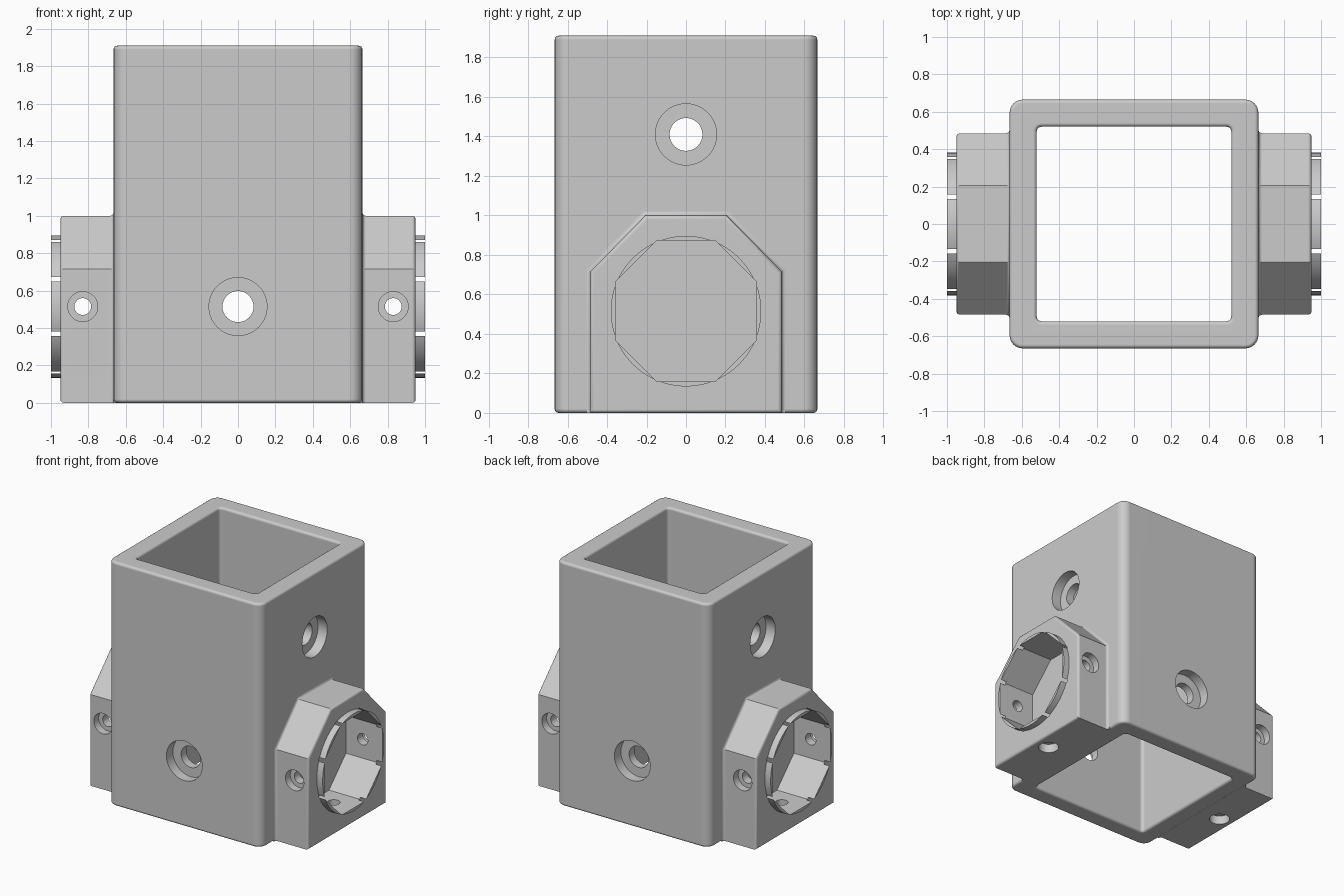
import bpy, bmesh
from math import sin, cos, pi, radians, acos

if "Cube" in bpy.data.objects:
    bpy.data.objects.remove(bpy.data.objects["Cube"])

grey = bpy.data.materials.new("plain grey")
grey.use_nodes = True
grey.diffuse_color = (0.6, 0.6, 0.6, 1)
grey.node_tree.nodes["Principled BSDF"].inputs["Base Color"].default_value = grey.diffuse_color


def loft(name, shells, closed=False):
    """Skin each list of point rings; cap the ends, or close the loop."""
    bm = bmesh.new()
    for rings in shells:
        loops = [[bm.verts.new(p) for p in ring] for ring in rings]
        pairs = list(zip(loops, loops[1:]))
        if closed:
            pairs.append((loops[-1], loops[0]))
        else:
            bm.faces.new(loops[0])
            bm.faces.new(loops[-1])
        for a, b in pairs:
            for i in range(len(a)):
                j = (i + 1) % len(a)
                bm.faces.new((a[i], a[j], b[j], b[i]))
    bmesh.ops.recalc_face_normals(bm, faces=bm.faces)
    mesh = bpy.data.meshes.new(name)
    bm.to_mesh(mesh)
    bm.free()
    mesh.materials.append(grey)
    obj = bpy.data.objects.new(name, mesh)
    bpy.context.collection.objects.link(obj)
    return obj


def activate(obj):
    bpy.ops.object.select_all(action='DESELECT')
    obj.select_set(True)
    bpy.context.view_layer.objects.active = obj


def cut(obj, cutter):
    activate(obj)
    mod = obj.modifiers.new("cut", 'BOOLEAN')
    mod.operation, mod.solver, mod.object = 'DIFFERENCE', 'EXACT', cutter
    bpy.ops.object.modifier_apply(modifier=mod.name)
    bpy.data.objects.remove(cutter)


def finish(obj):
    activate(obj)
    bpy.ops.object.shade_smooth_by_angle(angle=radians(32))
    mod = obj.modifiers.new("even shading", 'WEIGHTED_NORMAL')
    mod.keep_sharp = True


def bore(axis, centre, steps, sides=48):
    """Stepped round cutter; steps are (position along axis, radius)."""
    def ring(t, r):
        pts = []
        for k in range(sides):
            p = [r * cos(2 * pi * k / sides), r * sin(2 * pi * k / sides)]
            p.insert(axis, t)
            pts.append([a + b for a, b in zip(p, centre)])
        return pts
    return loft("bore", [[ring(t, r) for t, r in steps]])


def through(axis, centre, half, depth, hole, sink):
    """Through bore with a counterbore at both ends."""
    face = half - depth
    out = half + 0.1
    return bore(axis, centre, [(-out, sink), (-face, sink), (-face, hole),
                               (face, hole), (face, sink), (out, sink)])


# Square main tube with rounded corners and softened rims
HALF, INNER, HEIGHT, F = 0.665, 0.52, 1.91, 0.02


def square_ring(h, radius, z):
    pts = []
    for q, (sx, sy) in enumerate([(1, 1), (-1, 1), (-1, -1), (1, -1)]):
        for k in range(7):
            a = q * pi / 2 + k * pi / 12
            pts.append((sx * (h - radius) + radius * cos(a),
                        sy * (h - radius) + radius * sin(a), z))
    return pts


rings = []
corners = [(HALF - F, F, 270), (HALF - F, HEIGHT - F, 0),
           (INNER + F, HEIGHT - F, 90), (INNER + F, F, 180)]
for h0, z0, start in corners:
    for k in range(5):
        a = radians(start + k * 22.5)
        h = h0 + F * cos(a)
        radius = 0.07 + h - HALF if h0 > 0.6 else 0.025 + h - INNER
        rings.append(square_ring(h, radius, z0 + F * sin(a)))
tube = loft("square_tube", [rings], closed=True)

# Counterbored cross holes, front to back and side to side
AXIS_Z = 0.515
cut(tube, through(1, (0, 0, AXIS_Z), HALF, 0.08, 0.083, 0.155))
cut(tube, through(0, (0, 0, 1.41), HALF, 0.08, 0.083, 0.155))
finish(tube)

# Side sockets with octagonal pockets
APOTHEM, COLLAR, END, BOLT_X = 0.357, 0.381, 0.95, 0.83


def house(x, d):
    """Chamfered socket outline at x, grown outward by d."""
    y, m = 0.485 + d, 0.414 * d
    half = [(y, max(0, -d)), (y, 0.715 + m), (0.205 + m, 1 + d)]
    return [(x, a, b) for a, b in half] + [(x, -a, b) for a, b in reversed(half)]


def octagon(x):
    r = APOTHEM / cos(pi / 8)
    angles = [pi / 8 + k * pi / 4 for k in range(8)]
    return [(x, r * cos(a), AXIS_Z + r * sin(a)) for a in angles]


for side, s in (("left", 1), ("right", -1)):
    quarter = [k * pi / 8 for k in range(5)]
    rings = [house(s * 0.65, F)]
    rings += [house(s * (HALF + F - F * cos(a)), F - F * sin(a)) for a in quarter]
    rings += [house(s * (END - F + F * sin(a)), F * cos(a) - F) for a in quarter]
    socket = loft(side + "_socket", [rings])
    cut(socket, loft("pocket", [[octagon(s * 0.685), octagon(s * 1.1)]]))

    # Bolt holes through both cheeks and the floor
    cut(socket, through(1, (s * BOLT_X, 0, AXIS_Z), 0.485, 0.06, 0.045, 0.08))
    cut(socket, bore(2, (s * BOLT_X, 0, 0),
                     [(-0.1, 0.075), (0.07, 0.075), (0.07, 0.045), (0.3, 0.045)]))
    finish(socket)

    # Raised collar: round rim broken at the pocket corners
    spread = acos(APOTHEM / COLLAR)
    pieces = []
    for k in range(8):
        arc = [k * pi / 4 + spread * (i / 5 - 1) for i in range(11)]
        pieces.append([[(s * x, COLLAR * cos(a), AXIS_Z + COLLAR * sin(a)) for a in arc]
                       for x in (END, 1.0)])
    finish(loft(side + "_collar_segments", pieces))
